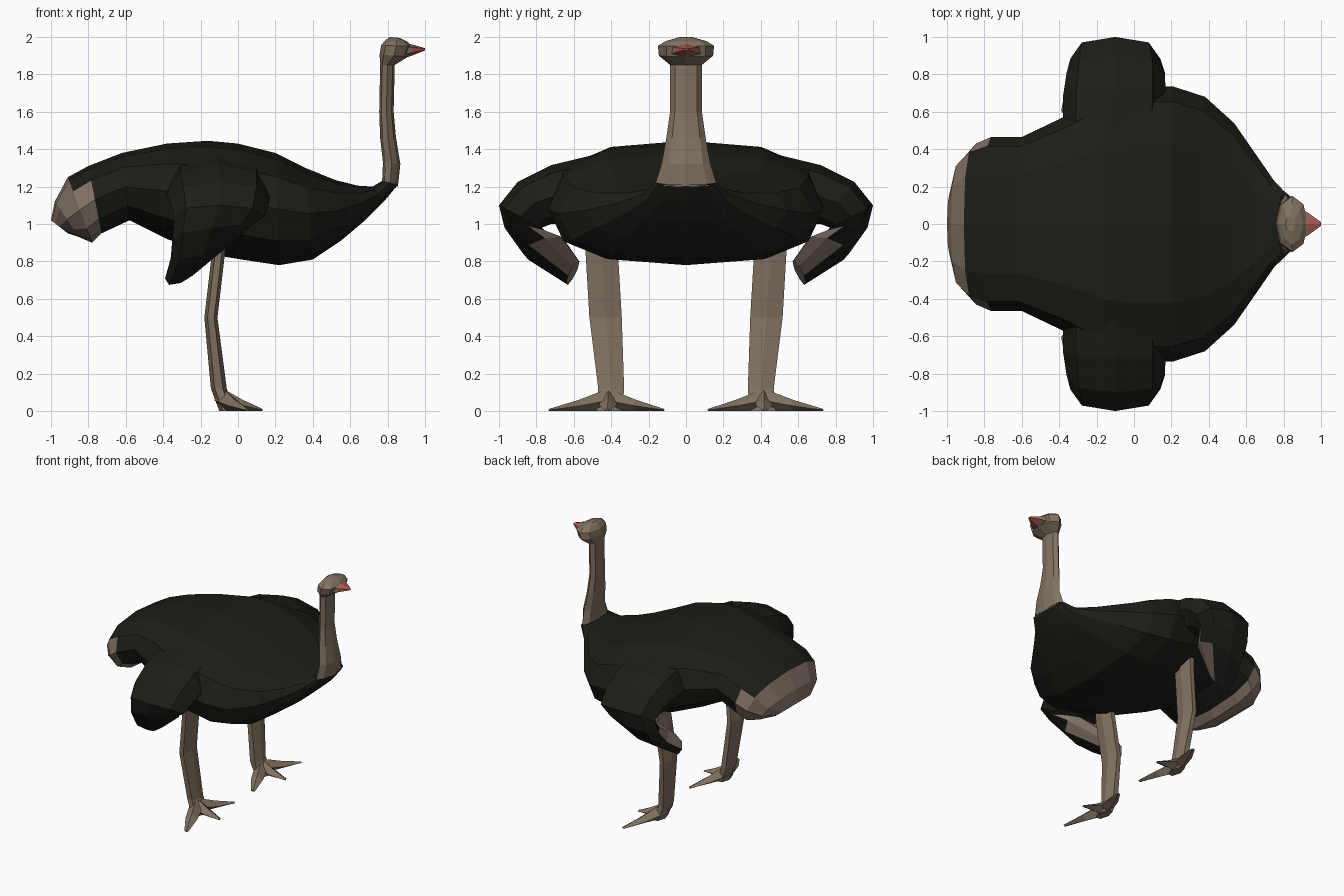
import bpy, bmesh, math
from mathutils import Vector as V

if "Cube" in bpy.data.objects:
    bpy.data.objects.remove(bpy.data.objects["Cube"])


def material(name, rgb):
    m = bpy.data.materials.new(name)
    m.diffuse_color = (*rgb, 1)
    m.use_nodes = True
    m.node_tree.nodes["Principled BSDF"].inputs["Base Color"].default_value = m.diffuse_color
    return m


BLACK = material("black_feather", (0.012, 0.012, 0.009))
SKIN = material("bare_skin", (0.22, 0.17, 0.12))
PALE = material("pale_feather", (0.24, 0.18, 0.14))
RED = material("beak_red", (0.42, 0.10, 0.08))


def ring(c, u, v, n, power=1.0):
    """Closed (super)ellipse around c spanned by u and v."""
    def f(t):
        return math.copysign(abs(t) ** power, t)
    angles = [2 * math.pi * (i + 0.5 * (n % 4 != 0)) / n for i in range(n)]
    return [c + u * f(math.cos(a)) + v * f(math.sin(a)) for a in angles]


def side_ring(xa, za, xb, zb, w, y=0, n=12, power=1.0):
    """Ring from two side-profile points plus a half width in y."""
    a, b = V((xa, y, za)), V((xb, y, zb))
    return ring((a + b) / 2, V((0, w, 0)), (a - b) / 2, n, power)


def loft(name, rings, mats, pick=None, side=1):
    """Skin the rings, cap both ends; pick(segment, face) gives a material slot."""
    bm = bmesh.new()
    rows = [[bm.verts.new((p.x, p.y * side, p.z)) for p in r] for r in rings]
    n = len(rows[0])
    made = [(-1, bm.faces.new(rows[0])), (len(rows) - 1, bm.faces.new(rows[-1]))]
    for k in range(len(rows) - 1):
        for i in range(n):
            j = (i + 1) % n
            made.append((k, bm.faces.new((rows[k][i], rows[k][j],
                                          rows[k + 1][j], rows[k + 1][i]))))
    bmesh.ops.recalc_face_normals(bm, faces=bm.faces)
    if pick:
        for k, f in made:
            f.material_index = pick(k, f)
    me = bpy.data.meshes.new(name)
    bm.to_mesh(me)
    bm.free()
    for m in mats:
        me.materials.append(m)
    ob = bpy.data.objects.new(name, me)
    bpy.context.collection.objects.link(ob)
    return ob


# Body with drooping pale tail: top x,z  bottom x,z  half width
body = [
    (-1.00, 1.02, -0.91, 0.95, 0.21), (-0.98, 1.12, -0.85, 0.93, 0.35),
    (-0.91, 1.25, -0.78, 0.90, 0.43), (-0.80, 1.31, -0.73, 0.95, 0.465),
    (-0.62, 1.38, -0.58, 1.02, 0.465), (-0.38, 1.43, -0.38, 0.92, 0.57),
    (-0.16, 1.445, -0.16, 0.84, 0.70), (0.00, 1.43, 0.02, 0.81, 0.735),
    (0.20, 1.38, 0.22, 0.78, 0.735), (0.36, 1.30, 0.40, 0.81, 0.68),
    (0.52, 1.235, 0.55, 0.91, 0.54), (0.64, 1.205, 0.68, 1.02, 0.36),
    (0.72, 1.20, 0.78, 1.12, 0.23), (0.77, 1.23, 0.855, 1.21, 0.165),
]
loft("body", [side_ring(*r, power=0.8) for r in body], [BLACK, PALE],
     lambda k, f: int(k < 2 or (k == 2 and f.calc_center_median().z < 1.22)))

# Neck and head: back x,z  front x,z  half width
neck = [
    (0.77, 1.22, 0.855, 1.20, 0.165), (0.775, 1.33, 0.868, 1.32, 0.13),
    (0.76, 1.46, 0.845, 1.46, 0.105), (0.755, 1.60, 0.832, 1.60, 0.085),
    (0.76, 1.85, 0.838, 1.85, 0.085), (0.757, 1.905, 0.91, 1.895, 0.145),
    (0.765, 1.955, 0.93, 1.95, 0.15), (0.785, 1.98, 0.905, 1.975, 0.11),
    (0.81, 2.00, 0.865, 1.995, 0.04),
]
loft("neck_and_head", [side_ring(*r, n=8) for r in neck], [SKIN])

# Beak
beak = [(0.88, 1.97, 0.88, 1.885, 0.10), (0.93, 1.96, 0.93, 1.90, 0.07),
        (1.00, 1.94, 1.00, 1.928, 0.012)]
loft("beak", [side_ring(*r, n=6) for r in beak], [SKIN, RED],
     lambda k, f: int(k >= 1))

# Wing stations: outer y,z  inner y,z  back x  front x  downward slope to the rear
wing = [
    (0.45, 1.38, 0.45, 1.00, -0.38, 0.16, 0), (0.72, 1.315, 0.64, 1.00, -0.38, 0.17, 0),
    (0.90, 1.225, 0.72, 1.00, -0.36, 0.165, 0), (1.00, 1.10, 0.77, 0.98, -0.34, 0.14, 0),
    (0.97, 0.98, 0.73, 0.94, -0.35, 0.07, 0.15), (0.87, 0.84, 0.64, 0.90, -0.36, 0.00, 0.3),
    (0.64, 0.685, 0.57, 0.80, -0.39, -0.22, 0.4),
]
# Leg: back x,z  front x,z  half width  y
leg = [(-0.14, 0.96, -0.06, 0.96, 0.10, 0.455), (-0.14, 0.84, -0.07, 0.84, 0.10, 0.45),
       (-0.18, 0.50, -0.11, 0.50, 0.10, 0.43), (-0.145, 0.12, -0.06, 0.12, 0.08, 0.40),
       (-0.10, 0.00, -0.02, 0.00, 0.08, 0.41)]
# Toe tips on the ground
toes = {"inner_toe": (0.05, 0.12), "middle_toe": (0.13, 0.42), "outer_toe": (0.05, 0.73)}


def wing_ring(yo, zo, yi, zi, xb, xf, slope):
    o, i, rx = V((0, yo, zo)), V((0, yi, zi)), (xf - xb) / 2
    c = (o + i) / 2 + V(((xf + xb) / 2, 0, 0))
    return ring(c, V((rx, 0, rx * slope)), (o - i) / 2, 8, 0.85)


def toe_rings(tip):
    start, end = V((-0.08, 0.415, 0)), V((*tip, 0))
    across = V((0, 0, 1)).cross((end - start).normalized())
    rows = []
    for t, w, h in ((0, 0.05, 0.12), (0.5, 0.045, 0.06), (1, 0.015, 0.012)):
        c = start.lerp(end, t) + V((0, 0, h / 2))
        rows.append(ring(c, across * w, V((0, 0, h / 2)), 4, 0.9))
    return rows


for label, s in (("left", 1), ("right", -1)):
    def under_wing(k, f):
        low = f.calc_center_median().z < 0.97
        return int(k == 6 or (k >= 3 and low and f.normal.y * s < -0.1))

    loft(label + "_wing", [wing_ring(*r) for r in wing], [BLACK, PALE], under_wing, s)
    loft(label + "_leg", [side_ring(*r, n=6) for r in leg], [SKIN], side=s)
    for toe, tip in toes.items():
        loft(label + "_" + toe, toe_rings(tip), [SKIN], side=s)
